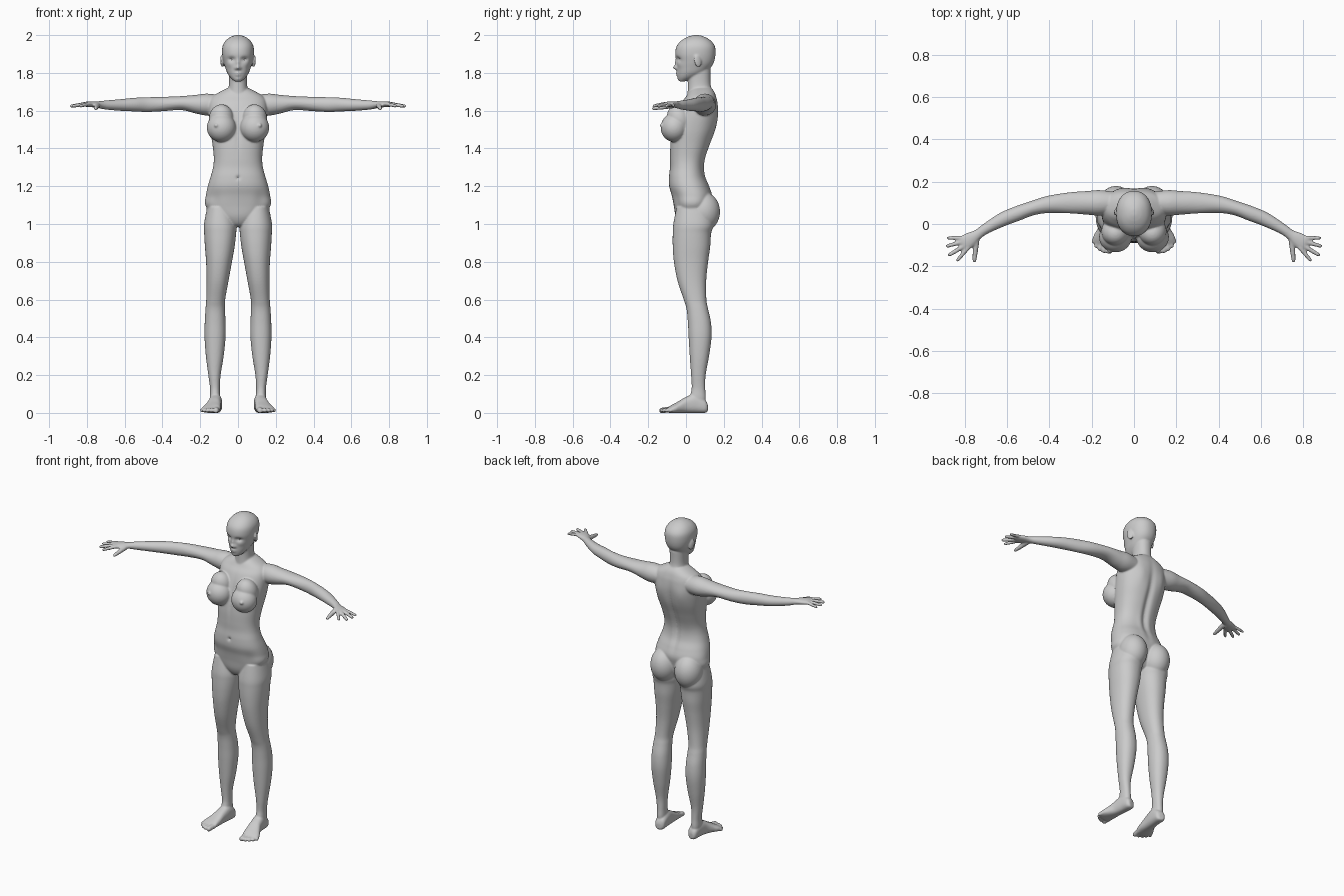
import bpy, bmesh
from math import cos, sin, pi, exp
from mathutils import Vector, Matrix, Euler


def spline(rows, steps):
    """Catmull-Rom interpolation of number rows."""
    out = []
    for i in range(len(rows) - 1):
        p0, p1 = rows[max(i - 1, 0)], rows[i]
        p2, p3 = rows[i + 1], rows[min(i + 2, len(rows) - 1)]
        for k in range(steps):
            t = k / steps
            out.append([0.5 * (2 * b + (c - a) * t + (2 * a - 5 * b + 4 * c - d) * t * t
                               + (3 * b - a - 3 * c + d) * t ** 3)
                        for a, b, c, d in zip(p0, p1, p2, p3)])
    return out + [list(rows[-1])]


def skin(bm, rings):
    """Closed surface through rings of points."""
    loops = [[bm.verts.new(p) for p in r] for r in rings]
    n = len(loops[0])
    for a, b in zip(loops, loops[1:]):
        for i in range(n):
            j = (i + 1) % n
            bm.faces.new((a[i], a[j], b[j], b[i]))
    bm.faces.new(loops[0])
    bm.faces.new(loops[-1])
    return [v for l in loops for v in l]


def ring(c, u, v, a, b, power, n):
    pts = []
    for i in range(n):
        ca, sa = cos(2 * pi * i / n), sin(2 * pi * i / n)
        x = abs(ca) ** (2 / power) * (1 if ca > 0 else -1)
        y = abs(sa) ** (2 / power) * (1 if sa > 0 else -1)
        pts.append(c + u * (a * x) + v * (b * y))
    return pts


def column(bm, rows, power=2.2, n=64, steps=6):
    """Upright loft; rows are z, x min, x max, y front, y back."""
    X, Y = Vector((1, 0, 0)), Vector((0, 1, 0))
    return skin(bm, [ring(Vector(((x0 + x1) / 2, (y0 + y1) / 2, z)), X, Y,
                          max((x1 - x0) / 2, .002), max((y1 - y0) / 2, .002), power, n)
                     for z, x0, x1, y0, y1 in spline(rows, steps)])


def limb(bm, rows, power=2.0, n=32, steps=6):
    """Level loft; rows are x, y, z, half width, half height."""
    s = spline(rows, steps)
    rings = []
    for i, (x, y, z, a, b) in enumerate(s):
        p, q = s[max(i - 1, 0)], s[min(i + 1, len(s) - 1)]
        t = Vector((q[0] - p[0], q[1] - p[1], 0)).normalized()
        rings.append(ring(Vector((x, y, z)), Vector((t.y, -t.x, 0)), Vector((0, 0, 1)),
                          max(a, .001), max(b, .001), power, n))
    skin(bm, rings)


def digit(bm, p, q, r0, r1):
    """Finger or toe with a rounded tip."""
    p, q = Vector(p), Vector(q)
    rows = [(0, r0), (.5, (r0 + r1) / 2), (.85, r1), (.96, r1 * .75), (1, r1 * .3)]
    limb(bm, [(*p.lerp(q, t), r, r) for t, r in rows], n=16, steps=4)


def ball(bm, loc, size, rot=(0, 0, 0)):
    bmesh.ops.create_uvsphere(bm, u_segments=40, v_segments=24, radius=1,
                              matrix=Matrix.LocRotScale(Vector(loc), Euler(rot), Vector(size)))


def bumps(verts, spots, front):
    """Push the front or back surface along y around (x, z) spots."""
    for v in verts:
        if (v.co.y < .045) == front:
            v.co.y += sum(d * exp(-((abs(v.co.x) - x) / sx) ** 2 - ((v.co.z - z) / sz) ** 2)
                          for x, z, sx, sz, d in spots)


def mirror_copy(bm):
    g = bmesh.ops.duplicate(bm, geom=bm.verts[:] + bm.edges[:] + bm.faces[:])["geom"]
    bmesh.ops.scale(bm, vec=(-1, 1, 1), verts=[e for e in g if isinstance(e, bmesh.types.BMVert)])


def finish(bm, name):
    bmesh.ops.recalc_face_normals(bm, faces=bm.faces[:])
    for f in bm.faces:
        f.smooth = True
    me = bpy.data.meshes.new(name)
    bm.to_mesh(me)
    bm.free()
    ob = bpy.data.objects.new(name, me)
    bpy.context.collection.objects.link(ob)
    return ob


bm = bmesh.new()

# leg
column(bm, [(1.09, .03, .163, -.05, .13), (1.0, .009, .18, -.067, .145), (.95, .010, .179, -.07, .133),
            (.88, .018, .175, -.07, .128), (.8, .032, .169, -.064, .117), (.7, .05, .166, -.045, .107),
            (.6, .068, .168, -.012, .108), (.55, .069, .172, .003, .117), (.48, .066, .176, .01, .132),
            (.4, .066, .177, .014, .135), (.3, .076, .17, .02, .122), (.2, .092, .157, .027, .104),
            (.13, .096, .148, .03, .102), (.08, .095, .148, .02, .105), (.05, .1, .145, .03, .1)])
# foot and toes
limb(bm, [(.113, .114, .025, .015, .018), (.115, .1, .035, .03, .035), (.118, .05, .05, .034, .05),
          (.124, 0, .042, .036, .042), (.133, -.04, .03, .044, .03), (.144, -.075, .02, .051, .02),
          (.149, -.1, .013, .044, .012)], power=2.5)
for p, q, r in [((.112, -.08), (.118, -.141), .016), ((.135, -.085), (.144, -.137), .012),
                ((.152, -.08), (.164, -.127), .012), ((.167, -.07), (.182, -.112), .011),
                ((.178, -.055), (.195, -.09), .011)]:
    digit(bm, (*p, .018), (*q, .012), r, r * .9)

# buttock
ball(bm, (.085, .09, 1.065), (.083, .09, .105))

# breast
ball(bm, (.088, -.062, 1.51), (.077, .072, .076))
ball(bm, (.088, -.035, 1.555), (.066, .064, .08), (.35, 0, 0))
ball(bm, (.115, -.126, 1.522), (.011, .013, .011))

# arm and palm
limb(bm, [(.08, .1, 1.63, .05, .05), (.16, .1, 1.632, .06, .058), (.22, .1, 1.634, .056, .05),
          (.3, .1, 1.64, .05, .037), (.4, .093, 1.635, .041, .038), (.48, .075, 1.632, .034, .039),
          (.55, .05, 1.632, .035, .036), (.62, .022, 1.63, .033, .031), (.7, -.022, 1.63, .025, .024),
          (.74, -.05, 1.632, .024, .018), (.77, -.07, 1.634, .033, .016), (.8, -.09, 1.634, .038, .014),
          (.815, -.1, 1.633, .034, .01)])
# fingers and thumb
for p, q, r in [((.812, -.066), (.885, -.066), .010), ((.806, -.083), (.89, -.106), .011),
                ((.797, -.1), (.879, -.15), .0115), ((.785, -.112), (.838, -.176), .011)]:
    digit(bm, (*p, 1.636), (*q, 1.624), r, r * .8)
digit(bm, (.745, -.07, 1.628), (.755, -.182, 1.61), .016, .010)

# ear
ball(bm, (.084, .062, 1.862), (.008, .02, .033), (.2, 0, .35))

mirror_copy(bm)

# torso
torso = column(bm, [(z, -w, w, f, b) for z, w, f, b in [
    (.985, .03, -.01, .06), (1.0, .07, -.035, .09), (1.04, .13, -.055, .115), (1.1, .173, -.065, .13),
    (1.15, .17, -.075, .138), (1.2, .16, -.089, .122), (1.25, .145, -.09, .1), (1.3, .132, -.085, .094),
    (1.35, .128, -.085, .103), (1.42, .135, -.083, .128), (1.5, .147, -.073, .157),
    (1.58, .155, -.05, .17), (1.64, .153, -.025, .168), (1.675, .135, 0, .16),
    (1.7, .095, .015, .15), (1.72, .055, .03, .135)]], power=2.3, n=128, steps=8)
bumps(torso, [(0, 1.42, .02, .17, -.014), (.075, 1.56, .035, .06, .006),
              (.03, 1.27, .02, .08, .004)], False)
bumps(torso, [(0, 1.245, .008, .009, .013), (0, 1.5, .012, .1, .006),
              (.12, 1.12, .03, .05, .006)], True)

# neck
column(bm, [(z, -w, w, f, b) for z, w, f, b in [
    (1.64, .07, 0, .155), (1.69, .058, .008, .145), (1.74, .048, .01, .13), (1.82, .05, .01, .13)]])

# head with face relief
head = column(bm, [(z, -w, w, f, b) for z, w, f, b in [
    (1.755, .018, -.036, -.005), (1.775, .04, -.043, .05), (1.8, .057, -.046, .1),
    (1.83, .068, -.048, .132), (1.86, .077, -.05, .149), (1.9, .084, -.057, .156),
    (1.94, .082, -.05, .153), (1.97, .066, -.026, .132), (1.99, .04, .008, .1),
    (2.0, .012, .04, .07)]], n=160, steps=10)
bumps(head, [(.034, 1.872, .017, .011, .014), (0, 1.852, .009, .018, -.01),
             (0, 1.828, .011, .011, -.022), (.013, 1.824, .007, .007, -.007),
             (0, 1.799, .018, .005, -.008), (0, 1.788, .015, .005, -.008),
             (0, 1.768, .015, .008, -.004), (.045, 1.845, .015, .015, -.004)], True)

body = finish(bm, "body")
remesh = body.modifiers.new("merge_parts", 'REMESH')
remesh.mode = 'VOXEL'
remesh.voxel_size = .0048
remesh.use_smooth_shade = True
soft = body.modifiers.new("soften", 'SMOOTH')
soft.factor = .5
soft.iterations = 5

# eyes
bm = bmesh.new()
ball(bm, (.034, -.018, 1.872), (.0165, .0165, .0125))
mirror_copy(bm)
finish(bm, "eyes")
